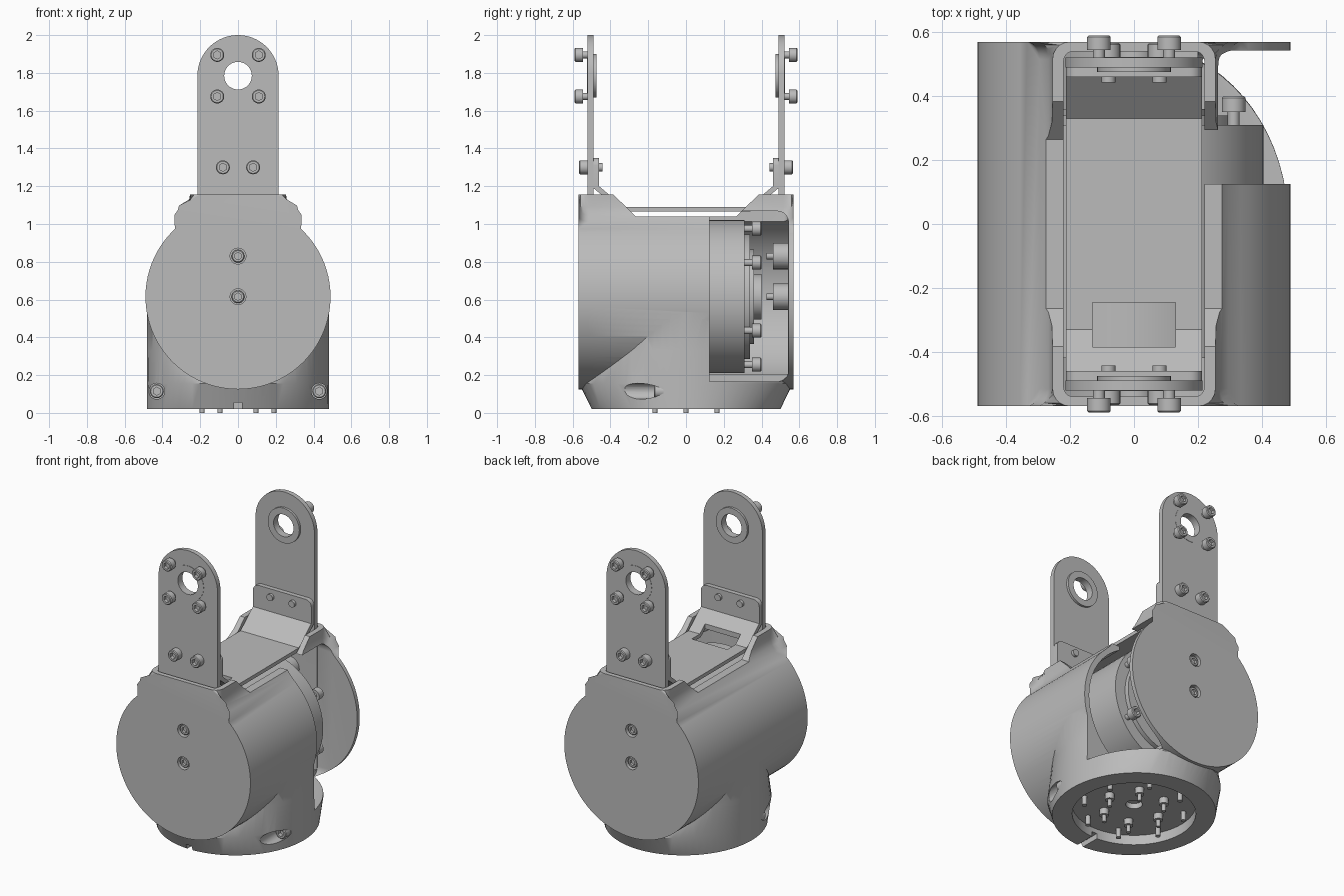
import bpy, bmesh
from math import sin, cos, pi, radians
from mathutils import Vector, Matrix

old = bpy.data.objects.get("Cube")
if old:
    bpy.data.objects.remove(old, do_unlink=True)

grey = bpy.data.materials.new("machined_grey")
grey.use_nodes = True
grey.diffuse_color = (0.5, 0.5, 0.5, 1)
grey.node_tree.nodes["Principled BSDF"].inputs["Base Color"].default_value = (0.5, 0.5, 0.5, 1)

AXIS_Z = 0.615                      # height of the joint axis


def finish(name, bm):
    bmesh.ops.remove_doubles(bm, verts=bm.verts, dist=1e-5)
    bmesh.ops.recalc_face_normals(bm, faces=bm.faces)
    mesh = bpy.data.meshes.new(name)
    bm.to_mesh(mesh)
    bm.free()
    mesh.materials.append(grey)
    ob = bpy.data.objects.new(name, mesh)
    bpy.context.collection.objects.link(ob)
    return ob


def skin(bm, rings):
    """Join rings of equal size and close both ends."""
    rings = [[bm.verts.new(p) for p in ring] for ring in rings]
    n = len(rings[0])
    for a, b in zip(rings, rings[1:]):
        for i in range(n):
            j = (i + 1) % n
            bm.faces.new((a[i], a[j], b[j], b[i]))
    bm.faces.new(rings[0])
    bm.faces.new(rings[-1])


def prism(name, outline, axis, low, high, bevel=None):
    """Extrude an outline: (x, z) along y, or (y, z) along x."""
    put = (lambda p, d: (p[0], d, p[1])) if axis == "y" else (lambda p, d: (d, p[0], p[1]))
    bm = bmesh.new()
    skin(bm, [[put(p, d) for p in outline] for d in (low, high)])
    if bevel:
        rule, size = bevel
        bmesh.ops.bevel(bm, geom=[e for e in bm.edges if rule(*e.verts)], offset=size,
                        segments=5, profile=0.5, affect='EDGES', clamp_overlap=False)
    return finish(name, bm)


def box(name, x, y, z, bevel=None):
    return prism(name, [(x[0], z[0]), (x[1], z[0]), (x[1], z[1]), (x[0], z[1])],
                 "y", y[0], y[1], bevel)


def lathe(name, profile, origin, direction, sides=24):
    """Turn (radius, height) steps; a third item makes that ring a hexagon."""
    bm = bmesh.new()
    rings = []
    for step in profile:
        ring = []
        for i in range(sides):
            a = 2 * pi * i / sides
            r = step[0]
            if len(step) > 2:
                r /= cos((a + pi / 6) % (pi / 3) - pi / 6)
            ring.append((r * cos(a), r * sin(a), step[1]))
        rings.append(ring)
    skin(bm, rings)
    turn = Vector((0, 0, 1)).rotation_difference(Vector(direction)).to_matrix().to_4x4()
    bm.transform(Matrix.Translation(origin) @ turn)
    return finish(name, bm)


def rod(name, r, origin, direction, length, sides=24):
    return lathe(name, [(r, 0), (r, length)], origin, direction, sides)


def screw(name, origin, direction, stem, head, r=0.037, tail=0.03):
    top = stem + head
    lathe(name, [(r * .5, -tail), (r * .5, stem), (r, stem), (r, top - .005), (r - .005, top),
                 (r * .5, top, 1), (r * .5, top - head * .5, 1)], origin, direction)


def combine(ob, tool, operation='DIFFERENCE'):
    mod = ob.modifiers.new("cut", 'BOOLEAN')
    mod.operation, mod.object, mod.solver = operation, tool, 'EXACT'
    tool.hide_render = True
    bpy.ops.object.select_all(action='DESELECT')
    bpy.context.view_layer.objects.active = ob
    ob.select_set(True)
    bpy.ops.object.modifier_apply(modifier=mod.name)
    bpy.data.objects.remove(tool, do_unlink=True)


# Shell: round drum with a neck on top, edges rounded at both ends
neck = [(.295, 1.012), (.268, 1.05), (.257, 1.09), (.255, 1.155)]
drum = [(.49 * cos(a), AXIS_Z + .49 * sin(a))
        for a in (radians(47 - 274 * i / 72) for i in range(73))]
outline = [(-x, z) for x, z in neck] + [(x, z) for x, z in reversed(neck)] + drum
end_edge = lambda a, b: abs(a.co.y - b.co.y) < 1e-4 and min(a.co.z, b.co.z) < 1.15
shell = prism("shell", outline, "y", -.57, .57, (end_edge, .055))

# Base: upright round foot flaring to meet the drum ends
bm = bmesh.new()
skin(bm, [[(rx * cos(2 * pi * i / 72), ry * sin(2 * pi * i / 72), z) for i in range(72)]
          for rx, ry, z in ((.483, .5, .02), (.483, .565, .155), (.483, .51, .33), (.483, .483, .6))])
combine(shell, finish("foot", bm), 'UNION')

# Hollow inside, top slot, saddle cut and side window
combine(shell, rod("cavity", .455, (0, -.54, AXIS_Z), (0, 1, 0), 1.08, 72))
upright = lambda a, b: abs(a.co.z - b.co.z) > .1
combine(shell, box("slot", (-.22, .22), (-.54, .54), (.8, 1.3), (upright, .03)))
combine(shell, prism("saddle", [(-.42, 1.2), (-.385, 1.156), (-.265, 1.04), (.265, 1.04),
                                (.385, 1.156), (.42, 1.2)], "x", -.7, .7))
back_corner = lambda a, b: abs(a.co.x - b.co.x) > .1 and a.co.y > .5 and b.co.y > .5
combine(shell, box("window", (.2, .8), (.125, .543), (.165, 1.068), (back_corner, .06)))

# Bosses and recessed screws on both end faces
for side in (-1, 1):
    for z in (.83, AXIS_Z):
        combine(shell, rod("boss", .07, (0, side * .46, z), (0, side, 0), .09), 'UNION')
        combine(shell, rod("bore", .042, (0, side * .525, z), (0, side, 0), .1))
        screw("end_face_screw", (0, side * .525, z), (0, side, 0), 0, .035, .034, .1)

# Foot details: two side bores, a front notch and a bottom recess
for side in (-1, 1):
    combine(shell, rod("bore", .042, (side * .43, -.12, .115), (0, -1, 0), .4))
    screw("foot_screw", (side * .43, -.12, .115), (0, -1, 0), 0, .05)
combine(shell, rod("recess", .37, (0, 0, 0), (0, 0, 1), .085, 64))
combine(shell, box("notch", (-.02, .02), (-.7, -.3), (0, .055)))
combine(shell, rod("centre_hole", .05, (0, 0, 0), (0, 0, 1), .12))
for i in range(6):
    a = i * pi / 3
    at = (.19 * cos(a), .19 * sin(a), .09)
    lathe("foot_plate_screw", [(.028, 0), (.028, .045), (.013, .045), (.013, .09)], at, (0, 0, -1), 16)
for i in range(8):
    a = (i + .5) * pi / 4
    rod("foot_pin", .016, (.31 * cos(a), .31 * sin(a), .09), (0, 0, -1), .065, 16)

# Motor inside the drum
lathe("motor", [(.405, -.42), (.405, .31), (.33, .31), (.33, .34), (.25, .34), (.25, .36),
                (.12, .36), (.12, .4)], (0, 0, AXIS_Z), (0, 1, 0), 72)
for i in range(6):
    a = pi / 6 + i * pi / 3
    screw("motor_screw", (.36 * cos(a), .31, AXIS_Z + .36 * sin(a)), (0, 1, 0), .04, .05)

# Bent bracket lying across the top
half = [(.46, 1.35), (.46, 1.2), (.33, 1.09)]
under = [(.34, 1.066), (.49, 1.19), (.49, 1.35)]
mirror = lambda pts: [(-y, z) for y, z in reversed(pts)]
flange_corner = lambda a, b: abs(a.co.y - b.co.y) < .04 and min(a.co.z, b.co.z) > 1.34 \
    and abs(a.co.x - b.co.x) < .01
bracket = prism("bracket", half + mirror(half) + mirror(under) + under, "x", -.213, .213,
                (flange_corner, .04))
combine(bracket, box("pocket", (-.13, .13), (-.385, -.245), (1, 1.3)))

# Two upright arms with bearing rings and screws
arc = [(.215 * cos(pi * i / 32), 1.785 + .215 * sin(pi * i / 32)) for i in range(33)]
for side, label in ((-1, "front"), (1, "back")):
    out = (0, side, 0)
    arm = prism(label + "_arm", arc + [(-.215, 1.1), (.215, 1.1)], "y",
                *sorted((side * .49, side * .521)))
    combine(arm, rod("ring", .115, (0, side * .475, 1.785), out, .048, 48), 'UNION')
    combine(arm, rod("hole", .073, (0, side * .4, 1.785), out, .2, 48))
    for x in (-1, 1):
        for z in (1.675, 1.895):
            screw(label + "_arm_screw", (x * .11, side * .52, z), out, .025, .045)
        screw(label + "_bracket_screw", (x * .08, side * .52, 1.3), out, 0, .047)
        rod(label + "_bracket_nut", .022, (x * .08, side * .47, 1.3), (0, -side, 0), .028, 16)

# Smooth curved faces, keep edges crisp
bpy.ops.object.select_all(action='DESELECT')
for ob in bpy.context.collection.objects:
    if ob.type == 'MESH' and grey.name in ob.data.materials:
        ob.select_set(True)
        bpy.context.view_layer.objects.active = ob
bpy.ops.object.shade_smooth_by_angle(angle=radians(32))
